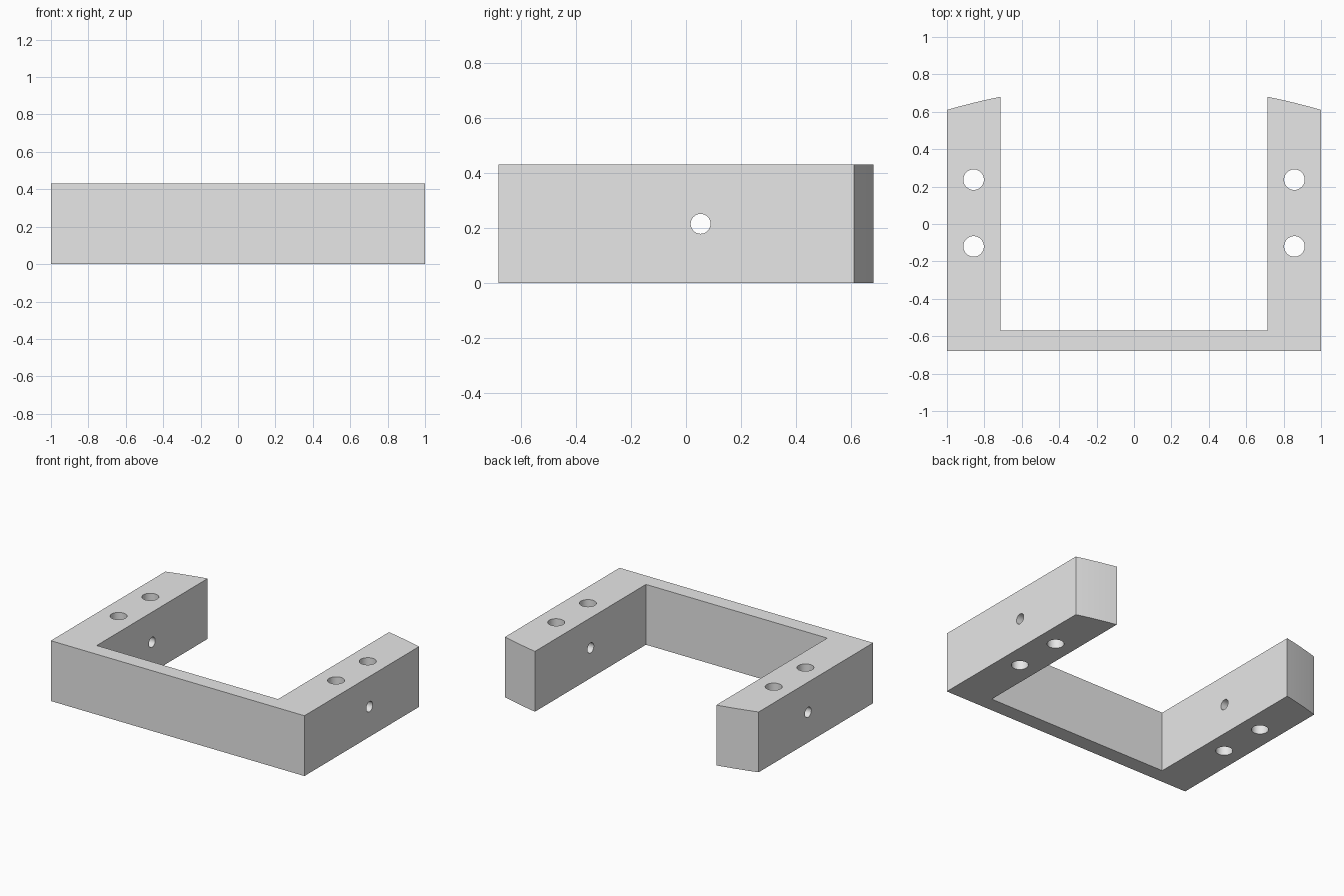
import bpy
import bmesh
import math
from mathutils import Matrix

HEIGHT = 0.43
FRONT, WALL, BACK = -0.68, -0.57, 0.68   # front face, inner wall face, leg tips
OUTER, INNER = 1.0, 0.715                # half widths
ARC_R = 3.6                              # radius of the curved leg ends

cube = bpy.data.objects.get("Cube")
if cube:
    bpy.data.objects.remove(cube, do_unlink=True)

grey = bpy.data.materials.new("light grey")
grey.use_nodes = True
grey.diffuse_color = (0.8, 0.8, 0.8, 1)
grey.node_tree.nodes["Principled BSDF"].inputs["Base Color"].default_value = (0.8, 0.8, 0.8, 1)


def make_object(name, bm):
    bmesh.ops.recalc_face_normals(bm, faces=bm.faces[:])
    mesh = bpy.data.meshes.new(name)
    bm.to_mesh(mesh)
    bm.free()
    mesh.materials.append(grey)
    obj = bpy.data.objects.new(name, mesh)
    bpy.context.collection.objects.link(obj)
    return obj


# U-shaped outline: right half from the centre line, then mirrored
def end_y(x):
    return BACK + math.sqrt(ARC_R**2 - x**2) - math.sqrt(ARC_R**2 - INNER**2)


steps = 8
arc = [OUTER + (INNER - OUTER) * i / steps for i in range(steps + 1)]
half = [(OUTER, FRONT)] + [(x, end_y(x)) for x in arc] + [(INNER, WALL)]
outline = half + [(-x, y) for x, y in reversed(half)]

bm = bmesh.new()
base = bm.faces.new([bm.verts.new((x, y, 0)) for x, y in outline])
top = bmesh.ops.extrude_face_region(bm, geom=[base])["geom"]
bmesh.ops.translate(bm, vec=(0, 0, HEIGHT),
                    verts=[v for v in top if isinstance(v, bmesh.types.BMVert)])
bracket = make_object("u_bracket", bm)


# Drill cutters: two vertical holes and one cross hole per leg
def add_drill(bm, radius, depth, matrix):
    bmesh.ops.create_cone(bm, cap_ends=True, segments=48, radius1=radius,
                          radius2=radius, depth=depth, matrix=matrix)


bm = bmesh.new()
for side in (-1, 1):
    x = side * (OUTER + INNER) / 2
    for y in (-0.12, 0.237):
        add_drill(bm, 0.055, 1, Matrix.Translation((x, y, HEIGHT / 2)))
    add_drill(bm, 0.036, 0.5, Matrix.Translation((x, 0.053, HEIGHT / 2))
              @ Matrix.Rotation(math.pi / 2, 4, 'Y'))

# Separate the crossing-free drills from the bracket in one cut
cutter = make_object("hole_cutters", bm)
cutter.hide_render = True

cut = bracket.modifiers.new("holes", 'BOOLEAN')
cut.operation = 'DIFFERENCE'
cut.solver = 'EXACT'
cut.object = cutter

bpy.ops.object.select_all(action='DESELECT')
bracket.select_set(True)
bpy.context.view_layer.objects.active = bracket
bpy.ops.object.modifier_apply(modifier=cut.name)
bpy.data.objects.remove(cutter, do_unlink=True)
bpy.ops.object.shade_smooth_by_angle(angle=math.radians(12))
